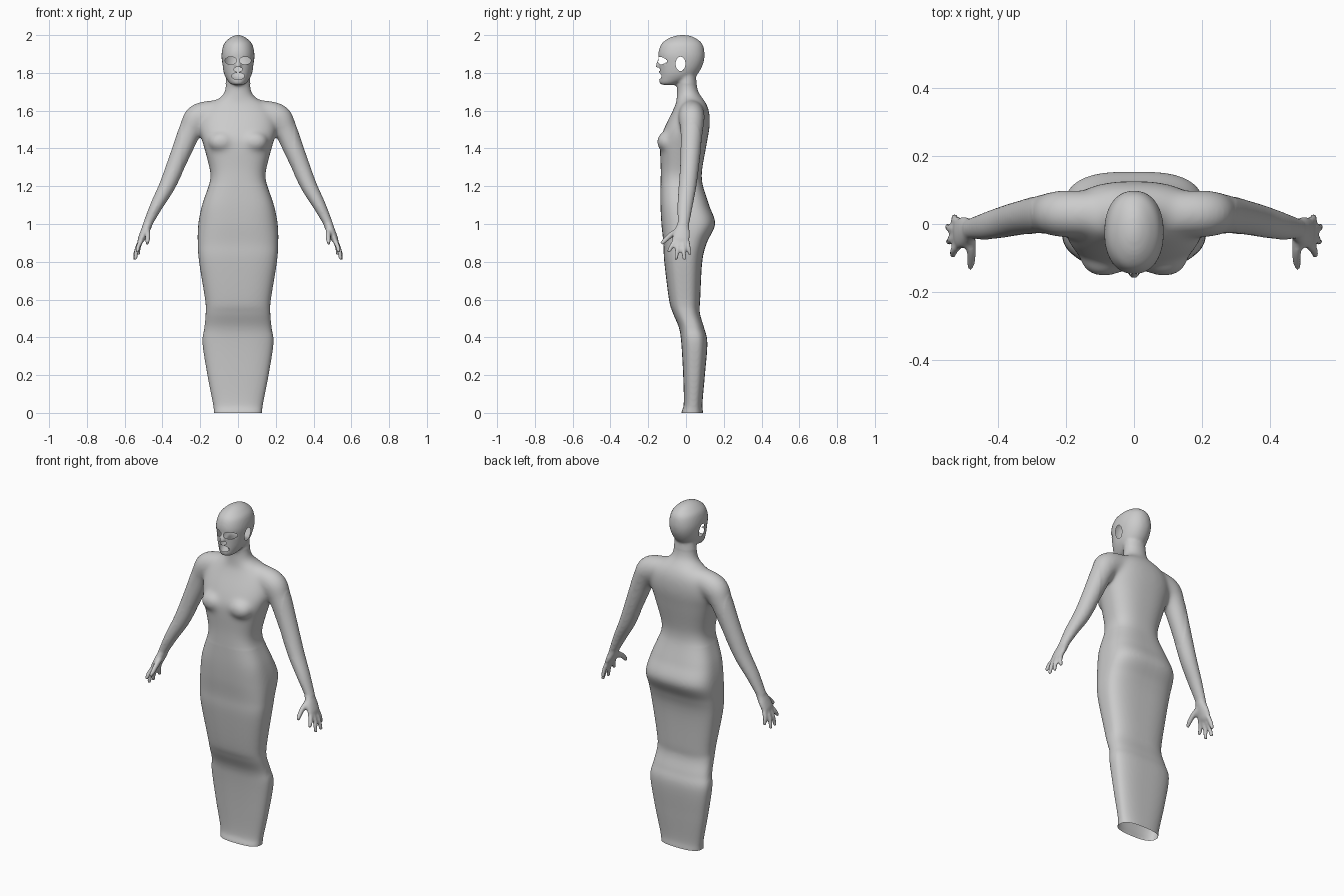
import bpy, bmesh, math
from mathutils import Vector, Matrix

if "Cube" in bpy.data.objects:
    bpy.data.objects.remove(bpy.data.objects["Cube"])

bm = bmesh.new()


def spline(rows, n=6):
    """Catmull-Rom through rows of numbers."""
    out = []
    for i in range(len(rows) - 1):
        p0, p1 = rows[max(i - 1, 0)], rows[i]
        p2, p3 = rows[i + 1], rows[min(i + 2, len(rows) - 1)]
        for k in range(n):
            t = k / n
            out.append([0.5 * (2 * b + (c - a) * t + (2 * a - 5 * b + 4 * c - d) * t * t
                               + (3 * b - a - 3 * c + d) * t ** 3)
                        for a, b, c, d in zip(p0, p1, p2, p3)])
    out.append(list(rows[-1]))
    return out


def skin(rings):
    """Closed skin over a list of point rings."""
    vs = [[bm.verts.new(p) for p in r] for r in rings]
    n = len(vs[0])
    for a, b in zip(vs, vs[1:]):
        for i in range(n):
            bm.faces.new((a[i], a[(i + 1) % n], b[(i + 1) % n], b[i]))
    bm.faces.new(vs[0][::-1])
    bm.faces.new(vs[-1])


def column(rows, n=64):
    """Horizontal superellipse sections: z, half width, front y, back y, exponent."""
    rings = []
    for z, w, f, b, e in spline(rows):
        ring = []
        for i in range(n):
            t = 2 * math.pi * i / n
            c, s = math.cos(t), math.sin(t)
            ring.append((w * math.copysign(abs(c) ** (2 / e), c),
                         (f + b) / 2 + (b - f) / 2 * math.copysign(abs(s) ** (2 / e), s), z))
        rings.append(ring)
    skin(rings)


def limb(rows, side, n=20):
    """Tube along a path: x, y, z, radius across, radius along y."""
    pts = spline(rows)
    rings = []
    for i, (x, y, z, ra, rb) in enumerate(pts):
        t = (Vector(pts[min(i + 1, len(pts) - 1)][:3]) - Vector(pts[max(i - 1, 0)][:3])).normalized()
        u = Vector((0, 1, 0))
        u = (u - t * u.dot(t)).normalized()
        v = t.cross(u)
        ring = []
        for k in range(n):
            a = 2 * math.pi * k / n
            p = Vector((x, y, z)) + v * (ra * math.cos(a)) + u * (rb * math.sin(a))
            ring.append((p.x * side, p.y, p.z))
        rings.append(ring)
    skin(rings)


def blob(loc, size):
    m = Matrix.Translation(loc) @ Matrix.Diagonal((*size, 1))
    bmesh.ops.create_uvsphere(bm, u_segments=24, v_segments=16, radius=1, matrix=m)


# long skirt, torso and neck
column([(-.05, .127, -.025, .09, 2.6), (0, .127, -.025, .09, 2.6), (.05, .133, -.012, .087, 2.6),
        (.2, .162, -.015, .10, 2.8), (.37, .188, -.025, .113, 2.8), (.45, .178, -.037, .096, 2.8),
        (.53, .171, -.07, .073, 2.8), (.6, .174, -.09, .075, 2.8), (.8, .206, -.115, .086, 3),
        (.9, .213, -.12, .11, 3), (1.0, .21, -.13, .154, 3), (1.1, .19, -.135, .122, 3),
        (1.2, .156, -.135, .09, 2.8), (1.25, .145, -.134, .083, 2.7), (1.3, .152, -.134, .087, 2.6),
        (1.4, .178, -.138, .105, 2.6)][:16]
       + [(1.45, .193, -.135, .114, 2.5), (1.5, .205, -.118, .123, 2.4), (1.55, .2, -.095, .126, 2.4),
          (1.6, .185, -.07, .121, 2.3), (1.64, .145, -.053, .106, 2.2), (1.67, .095, -.05, .085, 2),
          (1.7, .072, -.048, .066, 2), (1.75, .065, -.045, .056, 2), (1.82, .06, -.04, .05, 2)])

# head and nose
column([(1.733, .022, -.125, -.075, 2), (1.745, .043, -.14, -.03, 2), (1.77, .062, -.143, .035, 2),
        (1.8, .075, -.141, .066, 2.1), (1.85, .084, -.142, .091, 2.2), (1.9, .087, -.147, .098, 2.2),
        (1.95, .076, -.132, .088, 2.1), (1.98, .05, -.098, .058, 2), (1.995, .025, -.06, .025, 2),
        (2.001, .004, -.03, -.01, 2)])
limb([(0, -.135, 1.88, .008, .01), (0, -.14, 1.855, .012, .014), (0, -.145, 1.833, .016, .016),
      (0, -.138, 1.818, .01, .01)], 1)

for s in (1, -1):
    # chest
    blob((s * .088, -.105, 1.435), (.07, .05, .055))
    # arm
    limb([(.09, .03, 1.60, .06, .065), (.205, .03, 1.565, .076, .07), (.25, .03, 1.50, .062, .062),
          (.292, .025, 1.40, .055, .055), (.333, .018, 1.3, .049, .050), (.376, .008, 1.2, .043, .047),
          (.430, -.005, 1.1, .034, .041), (.474, -.013, 1.01, .025, .032),
          (.482, -.016, .99, .024, .032)], s)
    # palm
    limb([(.470, -.012, 1.02, .023, .028), (.48, -.016, .99, .024, .034), (.498, -.023, .95, .022, .045),
          (.514, -.028, .915, .018, .046), (.520, -.03, .90, .011, .038)], s)
    # fingers
    for a, b in (((.510, -.058, .915), (.533, -.094, .85)), ((.517, -.040, .91), (.544, -.053, .81)),
                 ((.517, -.017, .91), (.548, -.008, .808)), ((.510, .004, .92), (.528, .022, .835))):
        m = [(p + q) / 2 + o for p, q, o in zip(a, b, (.006, 0, 0))]
        limb([(*a, .013, .013), (*m, .0125, .0125), (*b, .010, .010)], s)
    # thumb
    limb([(.482, -.03, .97, .016, .018), (.478, -.075, .945, .015, .016), (.478, -.105, .92, .013, .014),
          (.481, -.13, .895, .010, .011)], s)

bmesh.ops.recalc_face_normals(bm, faces=bm.faces)
mesh = bpy.data.meshes.new("figure_body")
bm.to_mesh(mesh)
bm.free()
body = bpy.data.objects.new("figure_body", mesh)
bpy.context.collection.objects.link(body)

# fuse all parts into one skin
mod = body.modifiers.new("fuse", 'REMESH')
mod.mode = 'VOXEL'
mod.voxel_size = .0065
fused = bpy.data.meshes.new_from_object(body.evaluated_get(bpy.context.evaluated_depsgraph_get()))
body.modifiers.clear()
body.data = fused

bm = bmesh.new()
bm.from_mesh(fused)


def relax(test, times):
    vs = [v for v in bm.verts if test(v.co)]
    for _ in range(times):
        bmesh.ops.smooth_vert(bm, verts=vs, factor=.5, use_axis_x=True, use_axis_y=True, use_axis_z=True)


relax(lambda c: True, 5)
relax(lambda c: abs(c.x) < .3 and 1.2 < c.z < 1.74, 30)

# open skirt hem
bmesh.ops.bisect_plane(bm, geom=bm.verts[:] + bm.edges[:] + bm.faces[:],
                       plane_co=(0, 0, 0), plane_no=(0, 0, 1), clear_inner=True)


def open_hole(axis, a, z, ra, rz, side):
    """Cut an elliptical opening through the shell and round its rim."""
    def r(c):
        return math.hypot((c[axis] - a) / ra, (c.z - z) / rz)
    gone = []
    for f in bm.faces:
        c = f.calc_center_median()
        if c.z > 1.7 and side(c) and r(c) < 1:
            gone.append(f)
    bmesh.ops.delete(bm, geom=gone, context='FACES')
    for v in bm.verts:
        c = v.co
        if c.z > 1.7 and v.is_boundary and side(c) and .5 < r(c) < 1.45:
            k = 1 / r(c)
            c[axis] = a + (c[axis] - a) * k
            c.z = z + (c.z - z) * k


# eyes and ears
for s in (1, -1):
    open_hole(0, s * .038, 1.865, .031, .020, lambda c: c.y < -.04)
    open_hole(1, -.029, 1.848, .026, .038, lambda c: c.x * s > .04)
# nostrils and mouth
open_hole(0, 0, 1.819, .023, .012, lambda c: c.y < -.04)
open_hole(0, 0, 1.783, .034, .018, lambda c: c.y < -.04)

bm.to_mesh(fused)
bm.free()
fused.name = "figure_body"
for p in fused.polygons:
    p.use_smooth = True
